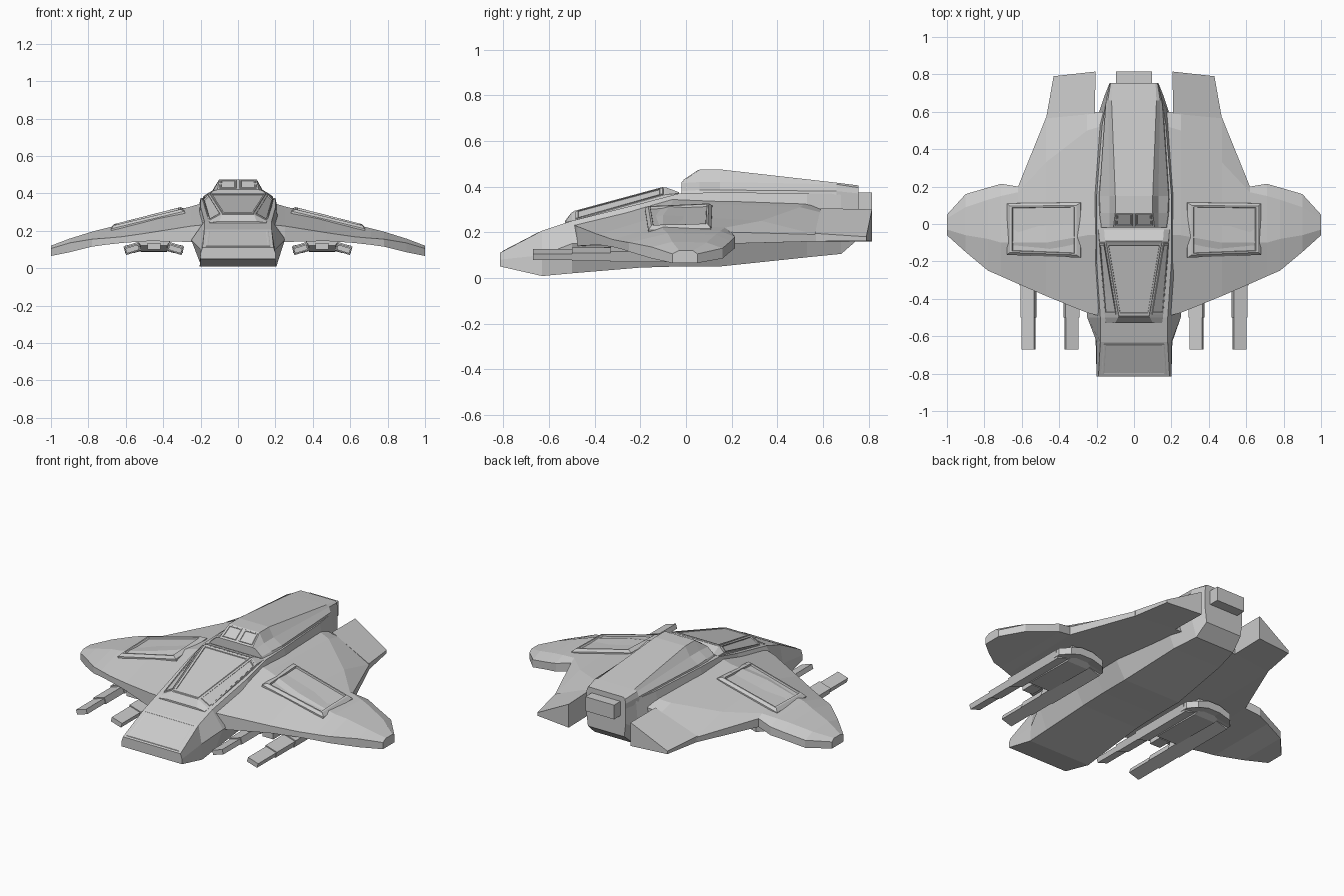
import bpy, bmesh
from mathutils import Vector, Matrix


def finish(bm, name, mirror=False):
    bmesh.ops.recalc_face_normals(bm, faces=bm.faces[:])
    me = bpy.data.meshes.new(name)
    bm.to_mesh(me)
    bm.free()
    ob = bpy.data.objects.new(name, me)
    bpy.context.collection.objects.link(ob)
    if mirror:
        ob.modifiers.new("mirror", 'MIRROR')
    return ob


def loft(name, rings, mirror=False):
    """Skin a row of closed rings and cap both ends."""
    bm = bmesh.new()
    rows = [[bm.verts.new(p) for p in r] for r in rings]
    n = len(rows[0])
    for a, b in zip(rows, rows[1:]):
        for i in range(n):
            j = (i + 1) % n
            bm.faces.new((a[i], a[j], b[j], b[i]))
    bm.faces.new(rows[0])
    bm.faces.new(rows[-1])
    return finish(bm, name, mirror)


def body(name, stations):
    """Loft symmetric sections: (y, [(x, z), ...]) going up the right side."""
    rings = []
    for y, half in stations:
        rings.append([(x, y, z) for x, z in half] + [(-x, y, z) for x, z in reversed(half)])
    return loft(name, rings)


def box(name, c, size, tilt=0, mirror=False):
    bm = bmesh.new()
    m = Matrix.Translation(c) @ Matrix.Rotation(tilt, 4, 'Y') @ Matrix.Diagonal((*size, 1))
    bmesh.ops.create_cube(bm, size=1, matrix=m)
    return finish(bm, name, mirror)


def panel(name, corners, height=0.012, bevel=0.02, rim=0.012, depth=0.01, sink=0.03, mirror=False):
    """Raised plate on a quad (counter-clockwise from outside) with a recessed middle."""
    c = [Vector(p) for p in corners]
    n = (c[2] - c[0]).cross(c[3] - c[1]).normalized()
    mid = sum(c, Vector()) / 4

    def shrink(d):
        return [p - ((p - mid).normalized() * d * 1.4) for p in c]
    bottom = [p - n * sink for p in c]
    levels = [bottom, c, [p + n * height for p in shrink(bevel)],
              [p + n * height for p in shrink(bevel + rim)],
              [p + n * (height - depth) for p in shrink(bevel + rim + 0.003)]]
    return loft(name, levels, mirror)


# Fuselage hull
body("hull", [
    (-.815, [(.2, .05), (.2, .08), (.19, .11)]),
    (-.63, [(.205, .008), (.2, .1), (.18, .207)]),
    (-.5, [(.2, .02), (.25, .15), (.18, .25)]),
    (-.2, [(.19, .045), (.25, .15), (.2, .325)]),
    (-.03, [(.19, .05), (.25, .15), (.2, .37)]),
    (.15, [(.19, .05), (.25, .15), (.2, .375)]),
    (.53, [(.16, .09), (.21, .2), (.17, .37)]),
    (.68, [(.13, .105), (.16, .2), (.145, .37)]),
    (.755, [(.12, .17), (.13, .25), (.13, .37)])])

# Raised spine behind the cockpit
body("spine", [
    (-.02, [(.19, .34), (.17, .38), (.13, .415), (.11, .42)]),
    (.06, [(.2, .34), (.18, .385), (.13, .42), (.1, .475)]),
    (.15, [(.2, .34), (.185, .385), (.13, .42), (.1, .475)]),
    (.66, [(.15, .34), (.15, .38), (.14, .41), (.12, .417)]),
    (.755, [(.13, .34), (.13, .37), (.125, .395), (.115, .405)])])
box("tail_exhaust", (0, .77, .332), (.19, .09, .085))

# Spine front windows
panel("spine_window", [(.008, -.01, .427), (.1, -.01, .427), (.095, .055, .471), (.008, .055, .471)],
      .003, .002, .006, .006, .01, True)

# Canopy with centre pane and side windows
body("canopy", [
    (-.53, [(.15, .2), (.15, .243), (.1, .25)]),
    (-.5, [(.165, .2), (.155, .25), (.085, .288)]),
    (-.09, [(.19, .3), (.185, .365), (.155, .397)]),
    (-.03, [(.2, .3), (.19, .37), (.16, .375)])])
panel("canopy_pane", [(-.083, -.495, .288), (.083, -.495, .288), (.15, -.095, .396), (-.15, -.095, .396)],
      .004, .004, .012, .007, .01)
panel("canopy_side_window", [(.15, -.485, .257), (.183, -.1, .366), (.16, -.1, .393), (.095, -.485, .288)],
      .004, .002, .008, .008, .01, mirror=True)

# Nose cover
panel("nose_cover", [(-.175, -.805, .115), (.175, -.805, .115), (.165, -.64, .201), (-.165, -.64, .201)],
      .002, .004, .006, .001, .01)

# Wings: x, front (y, low z, high z), front crest, rear crest, rear (y, high z, low z)
stations = [
    (.15, -.5, .14, .235, -.06, .36, .53, .33, .6, .3, .16),
    (.25, -.475, .14, .225, -.06, .33, .5, .31, .6, .285, .16),
    (.47, -.385, .145, .19, -.1, .275, .33, .25, .57, .19, .16),
    (.62, -.32, .135, .168, -.1, .235, .17, .22, .2, .2, .15),
    (.71, -.28, .125, .16, -.1, .213, .15, .205, .215, .18, .13),
    (.78, -.25, .115, .155, -.08, .195, .13, .19, .195, .16, .115),
    (.9, -.15, .085, .135, -.06, .158, .09, .155, .16, .13, .085),
    (1.0, -.06, .065, .105, -.03, .12, .03, .12, .05, .105, .065)]
loft("wing", [[(x, a, b), (x, a, c), (x, d, e), (x, f, g), (x, h, i), (x, h, j)]
              for x, a, b, c, d, e, f, g, h, i, j in stations], True)

# Raised wing panels
panel("wing_panel", [(.285, -.18, .305), (.68, -.165, .21), (.68, .11, .217), (.285, .115, .318)],
      .014, .018, .01, .01, .03, mirror=True)

# Tail flaps beside the exhaust
loft("tail_flap", [
    [(.21, .59, .305), (.47, .565, .195), (.47, .565, .16), (.21, .59, .16)],
    [(.205, .815, .3), (.43, .79, .18), (.43, .79, .162), (.205, .815, .16)]], True)

# Underwing weapon pods
loft("pod_core", [
    [(.38, y, z0), (.52, y, z0), (.54, y, .15), (.36, y, .15)]
    for y, z0 in ((-.3, .12), (-.26, .09), (.06, .085), (.12, .11))], True)
for label, cx, s in (("inner", .33, -1), ("outer", .56, 1)):
    cx = .45 + s * .115
    t = s * .3
    box(label + "_gun_mount", (cx, -.13, .105), (.085, .4, .048), t, True)
    box(label + "_gun_sleeve", (cx, -.4, .103), (.078, .2, .038), t, True)
    box(label + "_gun_barrel", (cx, -.56, .102), (.07, .22, .028), t, True)
box("pod_nose", (.45, -.32, .118), (.07, .08, .035), 0, True)
# Rear bridge joining the gun mounts
loft("pod_bridge", [
    [(.45 - w, y, .08), (.41, y, .1), (.49, y, .1), (.45 + w, y, .08),
     (.45 + w, y, .12), (.49, y, .145), (.41, y, .145), (.45 - w, y, .12)]
    for y, w in ((.04, .155), (.09, .155), (.14, .11))], True)
